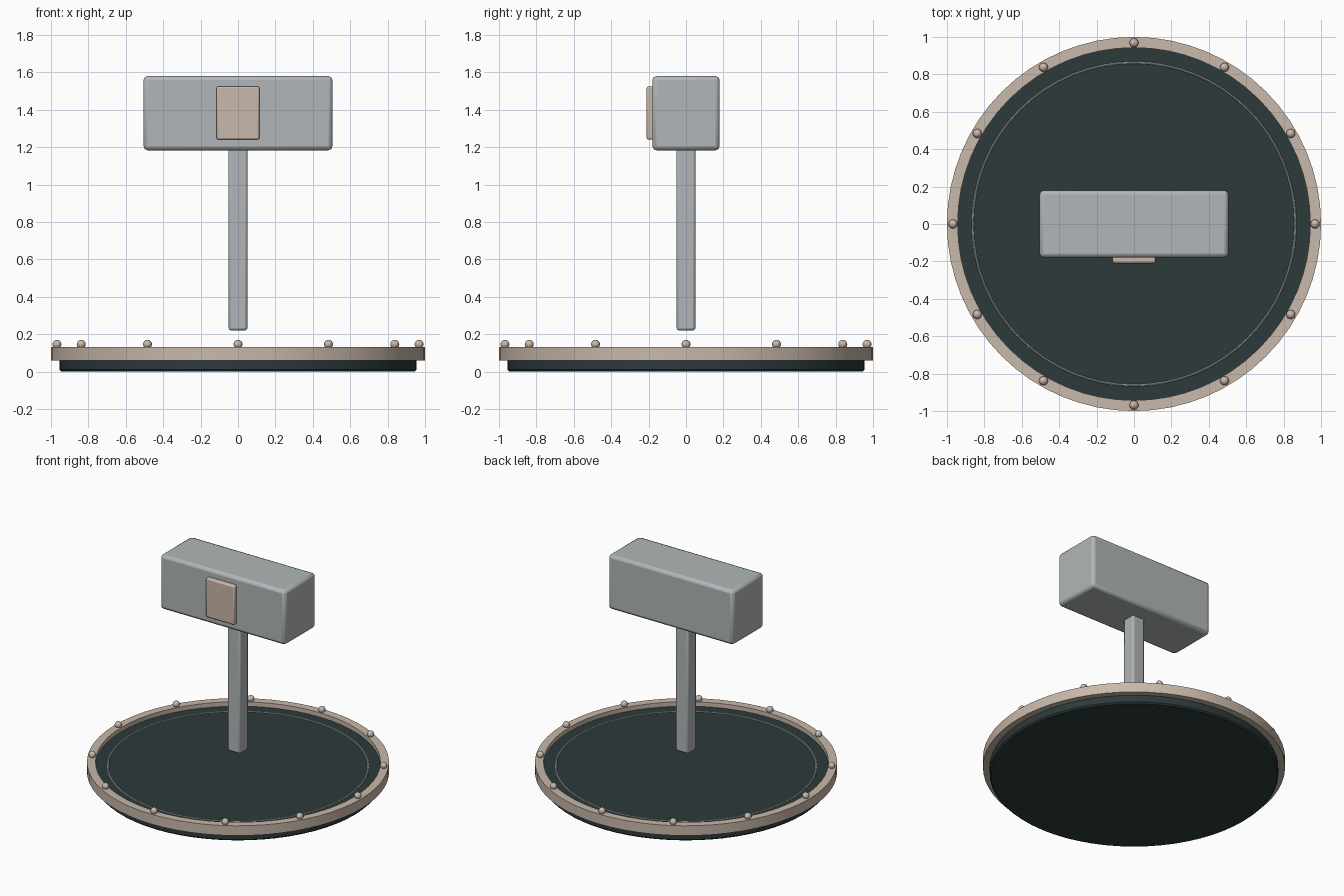
import bpy, math

if "Cube" in bpy.data.objects:
    bpy.data.objects.remove(bpy.data.objects["Cube"])


def material(name, rgb):
    m = bpy.data.materials.new(name)
    m.diffuse_color = (*rgb, 1)
    m.use_nodes = True
    m.node_tree.nodes["Principled BSDF"].inputs["Base Color"].default_value = m.diffuse_color
    return m


GREY = material("steel grey", (0.44, 0.47, 0.48))
TAN = material("warm tan", (0.58, 0.48, 0.40))
DARK = material("dark teal", (0.026, 0.042, 0.042))


def finish(obj, name, mat):
    obj.name = name
    obj.data.materials.append(mat)
    bpy.context.view_layer.objects.active = obj
    obj.select_set(True)
    bpy.ops.object.shade_smooth_by_angle(angle=math.radians(35))
    obj.select_set(False)
    return obj


def box(name, lo, hi, bevel, mat):
    """Bevelled box between two corners."""
    mid = [(a + b) / 2 for a, b in zip(lo, hi)]
    bpy.ops.mesh.primitive_cube_add(size=1, location=mid)
    obj = bpy.context.object
    obj.scale = [b - a for a, b in zip(lo, hi)]
    bpy.ops.object.transform_apply(location=False, rotation=False, scale=True)
    mod = obj.modifiers.new("bevel", "BEVEL")
    mod.width, mod.segments = bevel, 2
    return finish(obj, name, mat)


def lathe(name, profile, mat, steps=64, closed=True):
    """Revolve (radius, z) points around z; open profiles get end caps."""
    n = len(profile)
    verts = [(r * math.cos(a), r * math.sin(a), z)
             for a in (2 * math.pi * i / steps for i in range(steps))
             for r, z in profile]
    faces = []
    for i in range(steps):
        p, q = i * n, (i + 1) % steps * n
        for j in range(n if closed else n - 1):
            k = (j + 1) % n
            faces.append((p + j, q + j, q + k, p + k))
    if not closed:
        faces.append([i * n for i in reversed(range(steps))])
        faces.append([i * n + n - 1 for i in range(steps)])
    mesh = bpy.data.meshes.new(name)
    mesh.from_pydata(verts, [], faces)
    obj = bpy.data.objects.new(name, mesh)
    bpy.context.collection.objects.link(obj)
    return finish(obj, name, mat)


# Round base with softened edges, and its raised rim
lathe("base_disc", [(0.945, 0), (0.955, 0.01), (0.955, 0.09), (0.945, 0.10)],
      DARK, closed=False)
lathe("rim", [(0.943, 0.06), (1.0, 0.06), (1.0, 0.132), (0.943, 0.132)], TAN)

# Thin inlaid ring on the base
bpy.ops.mesh.primitive_torus_add(major_radius=0.863, minor_radius=0.006,
                                 major_segments=64, minor_segments=8,
                                 location=(0, 0, 0.10))
finish(bpy.context.object, "inlay_ring", GREY)

# Studs around the rim
for i in range(12):
    a = math.tau * i / 12
    bpy.ops.mesh.primitive_uv_sphere_add(
        segments=16, ring_count=8, radius=0.024,
        location=(0.968 * math.cos(a), 0.968 * math.sin(a), 0.146))
    finish(bpy.context.object, f"rim_stud_{i + 1}", TAN)

# Hammer above the base
box("handle", (-0.05, -0.05, 0.22), (0.05, 0.05, 1.25), 0.012, GREY)
box("hammer_head", (-0.505, -0.18, 1.183), (0.505, 0.18, 1.58), 0.022, GREY)
box("front_plate", (-0.115, -0.21, 1.24), (0.115, -0.17, 1.525), 0.01, TAN)
